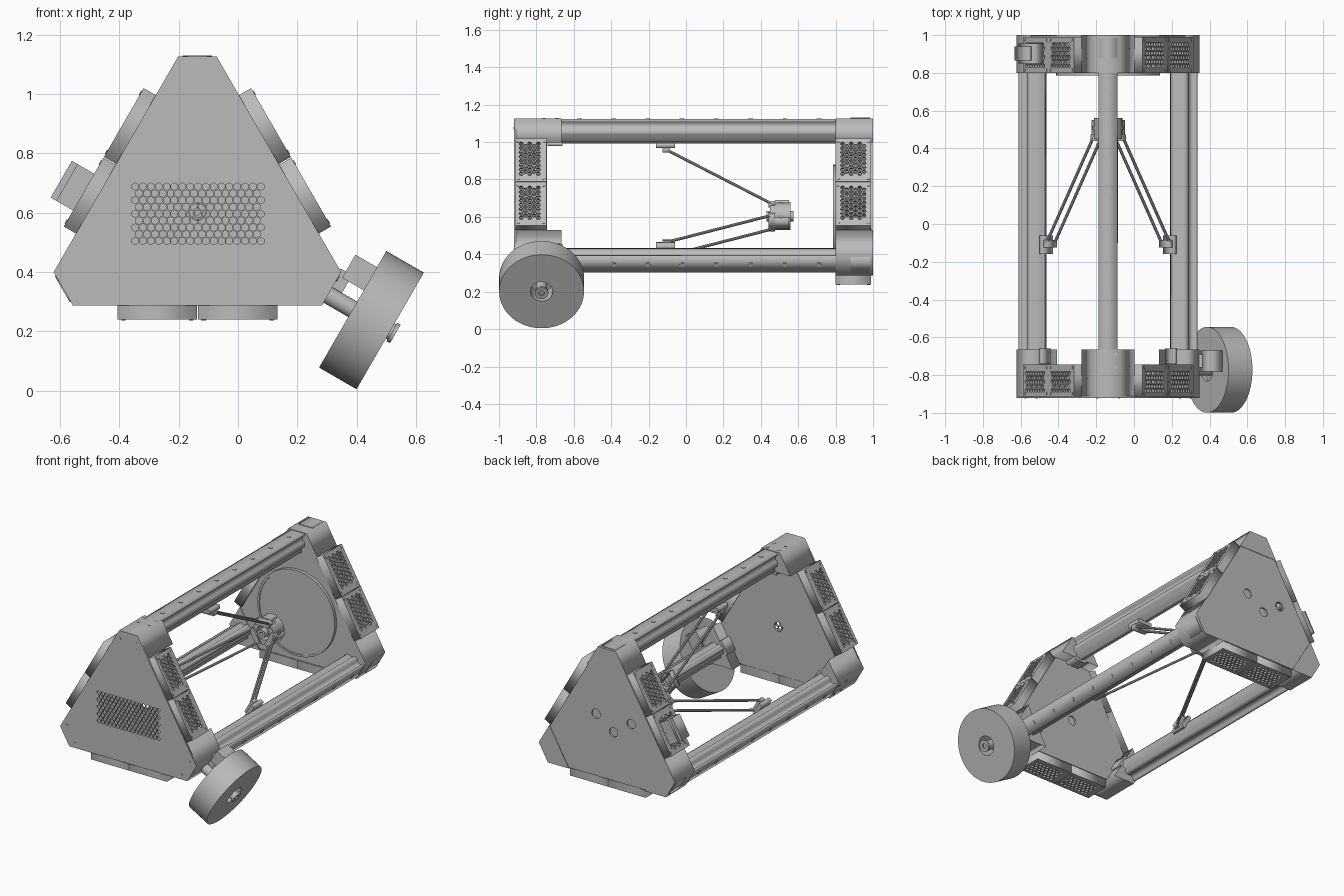
import bpy, math
from mathutils import Matrix, Vector

if "Cube" in bpy.data.objects:
    bpy.data.objects.remove(bpy.data.objects["Cube"])

CX, CZ = -0.137, 0.6045
CORNERS = (90, -30, 210)      # directions of the three pillars
SIDES = (-90, 30, 150)        # directions of the three flat sides
grey = bpy.data.materials.new("machine grey")
grey.diffuse_color = (0.5, 0.5, 0.5, 1)
grey.use_nodes = True
grey.node_tree.nodes["Principled BSDF"].inputs["Base Color"].default_value = grey.diffuse_color


def frame(deg):
    """Local x = along the side, y = machine length, z = outward."""
    c, s = math.cos(math.radians(deg)), math.sin(math.radians(deg))
    return Matrix(((s, 0, c, CX), (0, 1, 0, 0), (-c, 0, s, CZ), (0, 0, 0, 1)))


def add(name, mesh, mat):
    ob = bpy.data.objects.new(name, mesh)
    bpy.context.collection.objects.link(ob)
    ob.matrix_world = mat
    if not mesh.materials:
        mesh.materials.append(grey)
    return ob


def slab_mesh(name, loops, thick):
    """Flat outline with holes, extruded along local z about its middle."""
    cu = bpy.data.curves.new(name, 'CURVE')
    cu.dimensions, cu.fill_mode, cu.extrude = '2D', 'BOTH', thick / 2
    for pts in loops:
        sp = cu.splines.new('POLY')
        sp.points.add(len(pts) - 1)
        for p, (u, v) in zip(sp.points, pts):
            p.co = (u, v, 0, 1)
        sp.use_cyclic_u = True
    tmp = bpy.data.objects.new(name, cu)
    bpy.context.collection.objects.link(tmp)
    bpy.context.view_layer.update()
    me = bpy.data.meshes.new_from_object(tmp)
    bpy.data.objects.remove(tmp)
    me.materials.clear()
    return me


def smooth(ob):
    bpy.ops.object.select_all(action='DESELECT')
    ob.select_set(True)
    bpy.context.view_layer.objects.active = ob
    bpy.ops.object.shade_smooth_by_angle()


def prism(name, loops, y0, y1, mat):
    """Outline in local x/z, running along y from y0 to y1."""
    turn = Matrix.Translation((0, (y0 + y1) / 2, 0)) @ Matrix.Rotation(math.pi / 2, 4, 'X')
    return add(name, slab_mesh(name, loops, y1 - y0), mat @ turn)


def rect(u0, u1, v0, v1):
    return [(u0, v0), (u1, v0), (u1, v1), (u0, v1)]


def circle(u, v, r, n=32, off=0.0):
    return [(u + r * math.cos(off + 2 * math.pi * i / n),
             v + r * math.sin(off + 2 * math.pi * i / n)) for i in range(n)]


def box(name, mat, x, y, z):
    return prism(name, [rect(*x, *z)], *y, mat)


def tube(name, mat, u, v, r, z0, z1, holes=(), n=32):
    """Disc or ring facing outward (local z)."""
    loops = [circle(u, v, r, n)] + [circle(u, v, h, n) for h in holes]
    ob = add(name, slab_mesh(name, loops, z1 - z0), mat @ Matrix.Translation((0, 0, (z0 + z1) / 2)))
    smooth(ob)
    return ob


def rod(name, p, q, r, n=10):
    d = q - p
    rot = d.to_track_quat('Z', 'Y').to_matrix().to_4x4()
    ob = add(name, slab_mesh(name, [circle(0, 0, r, n)], d.length),
             Matrix.Translation((p + q) / 2) @ rot)
    smooth(ob)


def honeycomb(u0, u1, v0, v1, pitch, r):
    out, row, v = [], 0, v0
    while v <= v1 + 1e-6:
        u = u0 + (row % 2) * pitch / 2
        while u <= u1 + 1e-6:
            out.append(circle(u, v, r, 6, math.pi / 6))
            u += pitch
        row, v = row + 1, v + pitch * 0.866
    return out


def hexagon(inset=0.0):
    """Triangle with cut corners, centred on the machine axis."""
    pts = []
    for a in CORNERS:
        m = frame(a)
        for t in (-0.065, 0.065):
            p = m @ Vector((t, 0, 0.5225))
            d = Vector((p.x - CX, p.z - CZ)) * (1 - inset)
            pts.append((d.x, d.y))
    return pts


CENTRE = Matrix.Translation((CX, 0, CZ))

# End covers, inner plates and round bed
prism("front_cover", [hexagon()] + honeycomb(-0.21, 0.215, -0.1, 0.1, 0.0265, 0.0125),
      -0.92, -0.91, CENTRE)
prism("front_inner_plate", [hexagon(0.03), circle(0, 0, 0.03)], -0.755, -0.743, CENTRE)
prism("back_cover", [hexagon(0.015)] + [circle(u, v, 0.03) for u, v in
      ((0.08, 0.085), (-0.17, 0.085), (-0.045, 0.0))], 0.985, 0.997, CENTRE)
prism("back_inner_plate", [hexagon(0.03)], 0.805, 0.817, CENTRE)
smooth(prism("round_bed", [circle(0, 0, 0.265, 64)], 0.79, 0.805, CENTRE))
smooth(prism("bed_rim", [circle(0, 0, 0.275, 64), circle(0, 0, 0.262, 64)], 0.785, 0.805, CENTRE))

# Pillars with their end blocks, carriages and arms
corner = [(-0.065, 0.5225), (0.065, 0.5225), (0.14, 0.3925), (-0.14, 0.3925)]
half = [(0.05, 0.519), (0.05, 0.505), (0.036, 0.50), (0.036, 0.47), (0.05, 0.465),
        (0.05, 0.435), (0.03, 0.425), (0.03, 0.395), (0.012, 0.395), (0.012, 0.387)]
pillar = half + [(-t, r) for t, r in reversed(half)]
for a in CORNERS:
    m = frame(a)
    prism("pillar", [pillar], -0.68, 0.82, m)
    prism("front_corner_block", [corner], -0.91, -0.665, m)
    prism("back_corner_block", [corner], 0.8, 1.0, m)
    box("belt_idler", m, (-0.045, 0.045), (-0.74, -0.66), (0.375, 0.395))
    for i in range(8):
        tube("pillar_bolt", m, 0, -0.57 + 0.183 * i, 0.013, 0.516, 0.522, n=12)
    for y in (-0.76, -0.69):
        for t in (-0.04, 0.04):
            tube("block_bolt", m, t, y, 0.009, 0.52, 0.525, n=10)
    box("end_plate", m, (-0.05, 0.05), (0.88, 0.985), (0.52, 0.526))
    for t in (-0.058, 0.058):
        smooth(prism("cover_screw", [circle(t, 0.472, 0.006, 10)], -0.923, -0.918, m))
        smooth(prism("cover_screw", [circle(t, 0.472, 0.008, 10)], 0.99, 1.0, m))
    box("carriage", m, (-0.05, 0.05), (-0.16, -0.06), (0.365, 0.39))
    box("carriage_joint", m, (-0.05, 0.05), (-0.125, -0.085), (0.34, 0.366))
    for t in (-0.043, 0.043):
        rod("arm", m @ Vector((t, -0.1, 0.352)), m @ Vector((t, 0.47, 0.06)), 0.008)
    box("tool_bracket", m, (-0.05, 0.05), (0.44, 0.475), (0.045, 0.08))
    box("tool_fin", m, (-0.03, 0.03), (0.475, 0.55), (0.055, 0.085))

# Tool head
smooth(prism("tool_ring", [circle(0, 0, 0.075), circle(0, 0, 0.045)], 0.45, 0.56, CENTRE))
smooth(prism("tool_core", [circle(0, 0, 0.028), circle(0, 0, 0.012)], 0.43, 0.575, CENTRE))
prism("tool_plate", [circle(0, 0, 0.085, 6)], 0.50, 0.515, CENTRE)

# Perforated side panels: shallow boxes, two per side at each end
for end, y0, y1, rows in (("front", -0.912, -0.745, 0.053), ("back", 0.80, 0.99, 0.058)):
    yc, hy = (y0 + y1) / 2, (y1 - y0) / 2
    face = slab_mesh(end + "_panel", [rect(-0.134, 0.134, -hy, hy)] +
                     honeycomb(-0.1, 0.095, -rows, rows, 0.0265, 0.0115), 0.01)
    wall = slab_mesh(end + "_panel_wall", [rect(-0.134, 0.134, -hy, hy),
                     rect(-0.126, 0.126, 0.008 - hy, hy - 0.008)], 0.05)
    for a in SIDES:
        for t in (-0.1355, 0.1355):
            m = frame(a)
            add(end + "_side_panel", face, m @ Matrix.Translation((t, yc, 0.36)))
            add(end + "_panel_wall", wall, m @ Matrix.Translation((t, yc, 0.335)))
            for dt in (-0.115, 0.115):
                for dy in (0.015 - hy, hy - 0.015):
                    tube("panel_screw", m, t + dt, yc + dy, 0.008, 0.362, 0.368, n=8)

# Control box on the left side
m = frame(150)
box("control_box", m, (-0.207, -0.064), (0.85, 0.955), (0.36, 0.43))
box("control_box_cap", m, (-0.207, -0.064), (0.865, 0.94), (0.43, 0.452))

# Spool, axle and feeder on the lower right corner
m = frame(-30)
tube("spool", m, 0.024, -0.772, 0.227, 0.619, 0.765, holes=(0.06,), n=64)
tube("spool_web", m, 0.024, -0.772, 0.061, 0.64, 0.66)
tube("spool_axle", m, 0.024, -0.772, 0.03, 0.50, 0.775)
tube("axle_cap", m, 0.024, -0.772, 0.036, 0.772, 0.785, holes=(0.015,))
box("feeder", m, (-0.14, -0.05), (-0.78, -0.67), (0.535, 0.625))
box("feeder_mount", m, (-0.075, 0.0), (-0.76, -0.69), (0.515, 0.56))
